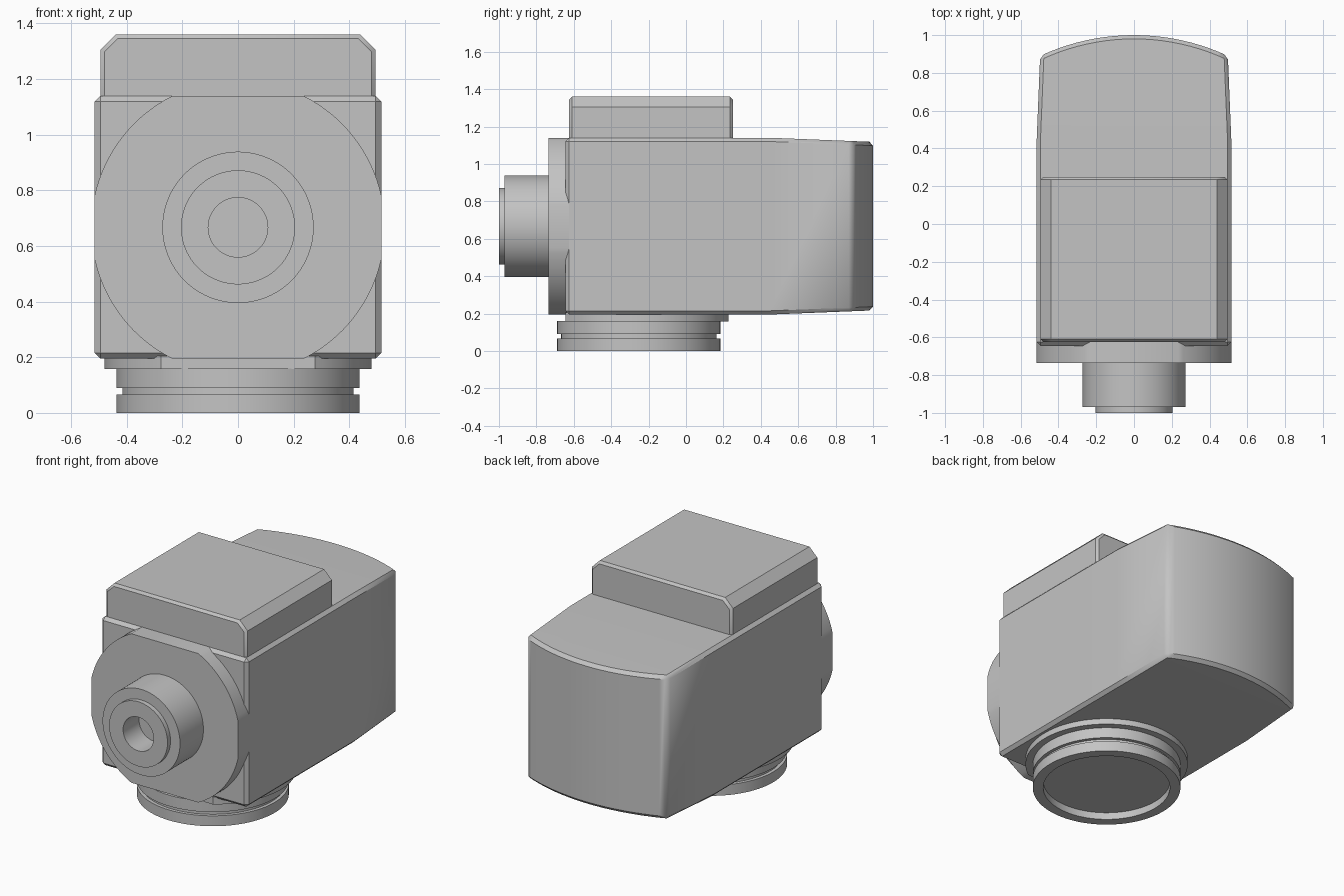
import bpy, bmesh
from math import sin, cos, pi, asin, acos, radians
from mathutils import Vector

cube = bpy.data.objects.get("Cube")
if cube:
    bpy.data.objects.remove(cube, do_unlink=True)

grey = bpy.data.materials.new("plain grey")
grey.use_nodes = True
COLOUR = (0.55, 0.55, 0.55, 1)
grey.diffuse_color = COLOUR
grey.node_tree.nodes["Principled BSDF"].inputs["Base Color"].default_value = COLOUR


def finish(name, bm):
    """Turn a bmesh into a grey object with sharp creases."""
    bmesh.ops.recalc_face_normals(bm, faces=bm.faces)
    mesh = bpy.data.meshes.new(name)
    bm.to_mesh(mesh)
    bm.free()
    mesh.materials.append(grey)
    mesh.shade_smooth()
    mesh.set_sharp_from_angle(angle=radians(34))
    obj = bpy.data.objects.new(name, mesh)
    bpy.context.collection.objects.link(obj)


def arc(radius, start, end, steps, cx=0, cy=0):
    angles = [start + (end - start) * i / steps for i in range(steps + 1)]
    return [(cx + radius * cos(a), cy + radius * sin(a)) for a in angles]


def prism(outline, low, high, along_y=False):
    """Extrude an outline along z, or an x-z outline along y."""
    bm = bmesh.new()
    place = (lambda p, t: (p[0], t, p[1])) if along_y else (lambda p, t: (p[0], p[1], t))
    face = bm.faces.new([bm.verts.new(place(p, low)) for p in outline])
    top = bmesh.ops.extrude_face_region(bm, geom=[face])["geom"]
    shift = Vector(place((0, 0), high - low))
    bmesh.ops.translate(bm, vec=shift, verts=[g for g in top if isinstance(g, bmesh.types.BMVert)])
    bmesh.ops.recalc_face_normals(bm, faces=bm.faces)
    return bm


def chamfer(bm, edges, width):
    bmesh.ops.bevel(bm, geom=edges, offset=width, segments=1, affect="EDGES")


def lathe(name, profile, centre, along_y=False, sides=96):
    """Turn a (radius, position) profile about z or y."""
    bm = bmesh.new()
    cx, cv = centre
    rings = []
    for radius, t in profile:
        pts = arc(radius, 0, 2 * pi * (sides - 1) / sides, sides - 1, cx, cv)
        rings.append([bm.verts.new((u, t, v) if along_y else (u, v, t)) for u, v in pts])
    for a, b in zip(rings, rings[1:]):
        for i in range(sides):
            j = (i + 1) % sides
            bm.faces.new((a[i], a[j], b[j], b[i]))
    bm.faces.new(rings[0])
    bm.faces.new(rings[-1])
    finish(name, bm)


# Main housing: straight front, tapering rear with a bowed back wall
HALF, FRONT, BEND = 0.515, -0.645, 0.45
bow_r = 1.178
bow_half = asin(0.497 / bow_r)
outline = [(-HALF, BEND), (-HALF, FRONT), (HALF, FRONT), (HALF, BEND)]
outline += arc(bow_r, pi / 2 - bow_half, pi / 2 + bow_half, 20, 0, 1 - bow_r)
bm = prism(outline, 0.195, 1.14)
bmesh.ops.bisect_plane(bm, geom=bm.verts[:] + bm.edges[:] + bm.faces[:], dist=0.0001,
                       plane_co=(0, BEND, 0), plane_no=(0, 1, 0))
for v in bm.verts:
    drop = 0.04 * max(0, v.co.y - BEND)
    v.co.z += -drop if v.co.z > 0.6 else drop
bm.normal_update()
chamfer(bm, [e for e in bm.edges if e.calc_face_angle(0) > radians(35)], 0.02)
finish("housing", bm)

# Front flange: a disc trimmed flat on four sides
AXIS_Z, R = 0.667, 0.528
a0, a1 = acos(HALF / R), asin(0.473 / R)
outline = []
for start, end in ((a0, a1), (pi - a1, pi - a0), (pi + a0, pi + a1), (2 * pi - a1, 2 * pi - a0)):
    outline += arc(R, start, end, 16, 0, AXIS_Z)
finish("front_flange", prism(outline, -0.735, -0.622, along_y=True))

# Front spigot with a blind bore
lathe("front_spigot", [(0.272, -0.73), (0.272, -0.97), (0.205, -0.97), (0.205, -1.0),
                       (0.107, -1.0), (0.107, -0.84)], (0, AXIS_Z), along_y=True)

# Top cover with wide side chamfers and fine end chamfers
right_half = [(0.495, 1.125), (0.495, 1.305), (0.44, 1.36)]
outline = right_half + [(-x, z) for x, z in reversed(right_half)]
bm = prism(outline, -0.625, 0.25, along_y=True)
rims = [e for e in bm.edges
        if abs(e.verts[0].co.y - e.verts[1].co.y) < 0.001
        and max(v.co.z for v in e.verts) > 1.2]
chamfer(bm, rims, 0.015)
finish("top_cover", bm)

# Collar under the housing, trimmed flush with the housing front
BASE_Y, COLLAR_R = -0.2525, 0.48
trim = asin((BASE_Y - FRONT) / COLLAR_R)
finish("base_collar", prism(arc(COLLAR_R, -trim, pi + trim, 72, 0, BASE_Y), 0.158, 0.205))

# Grooved base ring with a shallow recess underneath
lathe("base_ring", [(0.437, 0.16), (0.437, 0.09), (0.416, 0.09), (0.416, 0.066),
                    (0.437, 0.066), (0.437, 0), (0.375, 0), (0.375, 0.045)], (0, BASE_Y))
